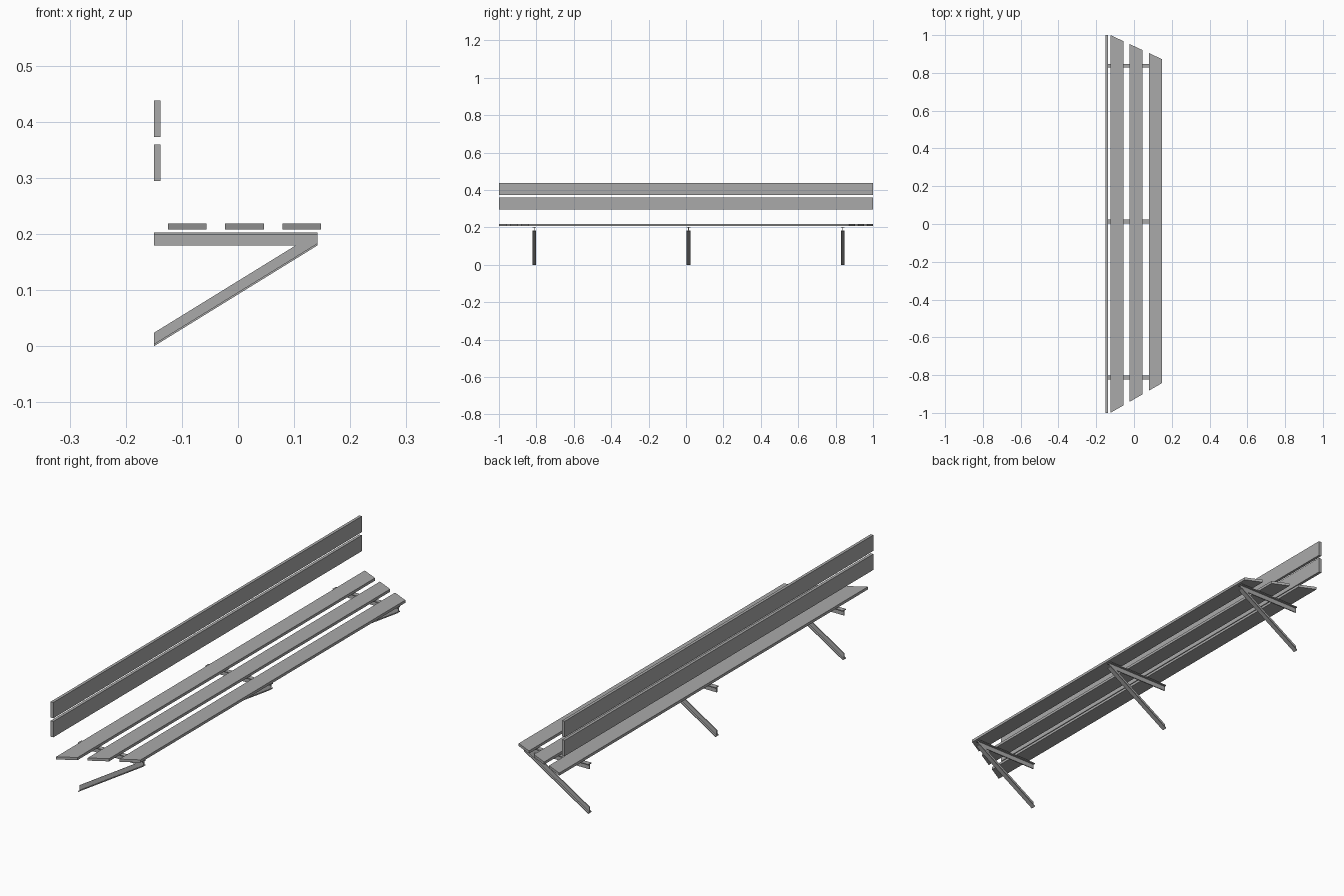
import bpy
import bmesh
import math

if "Cube" in bpy.data.objects:
    bpy.data.objects.remove(bpy.data.objects["Cube"], do_unlink=True)

grey = bpy.data.materials.new("plain_grey")
grey.use_nodes = True
colour = (0.4, 0.4, 0.4, 1)
grey.diffuse_color = colour
grey.node_tree.nodes["Principled BSDF"].inputs["Base Color"].default_value = colour


def extrude_into(bm, outline, offset):
    """Add a solid made by sweeping a flat outline along an offset."""
    face = bm.faces.new([bm.verts.new(p) for p in outline])
    result = bmesh.ops.extrude_face_region(bm, geom=[face], use_keep_orig=True)
    moved = [v for v in result["geom"] if isinstance(v, bmesh.types.BMVert)]
    bmesh.ops.translate(bm, verts=moved, vec=offset)


def finish(name, bm):
    bmesh.ops.recalc_face_normals(bm, faces=bm.faces)
    mesh = bpy.data.meshes.new(name)
    bm.to_mesh(mesh)
    bm.free()
    mesh.materials.append(grey)
    bpy.context.collection.objects.link(bpy.data.objects.new(name, mesh))


def prism(bm, profile, y, width):
    """Sweep an x-z profile across a width centred on y."""
    extrude_into(bm, [(x, y - width / 2, z) for x, z in profile], (0, width, 0))


# Seat slats, with ends mitred at a different angle on each side
BACK = -0.125
left_slope, right_slope = math.tan(math.radians(25)), math.tan(math.radians(30))
for label, x0 in (("back", BACK), ("middle", -0.023), ("front", 0.079)):
    x1 = x0 + 0.069
    bm = bmesh.new()
    outline = [(x0, -1 + right_slope * (x0 - BACK), 0.208),
               (x1, -1 + right_slope * (x1 - BACK), 0.208),
               (x1, 1 - left_slope * (x1 - BACK), 0.208),
               (x0, 1 - left_slope * (x0 - BACK), 0.208)]
    extrude_into(bm, outline, (0, 0, 0.011))
    finish(label + "_seat_slat", bm)

# Backrest boards
for label, z in (("lower", 0.295), ("upper", 0.373)):
    bm = bmesh.new()
    prism(bm, [(-0.15, z), (-0.138, z), (-0.138, z + 0.065), (-0.15, z + 0.065)], 0, 2)
    finish(label + "_back_board", bm)

# Supports: T-section seat beam with a T-section sloping leg
REAR, FRONT, TOP, UNDER = -0.15, 0.142, 0.203, 0.18
FLANGE, WEB, LIP = 0.02, 0.004, 0.004
slope = UNDER / (FRONT - REAR)
inner = FRONT - 0.024 / slope
for label, y in (("right", -0.812), ("middle", 0.013), ("left", 0.838)):
    bm = bmesh.new()
    prism(bm, [(REAR, TOP - LIP), (FRONT, TOP - LIP), (FRONT, TOP), (REAR, TOP)], y, FLANGE)
    prism(bm, [(REAR, UNDER), (FRONT, UNDER), (FRONT, TOP - LIP), (REAR, TOP - LIP)], y, WEB)
    finish(label + "_seat_beam", bm)

    bm = bmesh.new()
    prism(bm, [(REAR, 0), (FRONT, UNDER), (FRONT, UNDER + LIP), (REAR, LIP)], y, FLANGE)
    prism(bm, [(REAR, LIP), (FRONT - LIP / slope, UNDER), (inner, UNDER), (REAR, 0.024)], y, WEB)
    finish(label + "_sloping_leg", bm)
